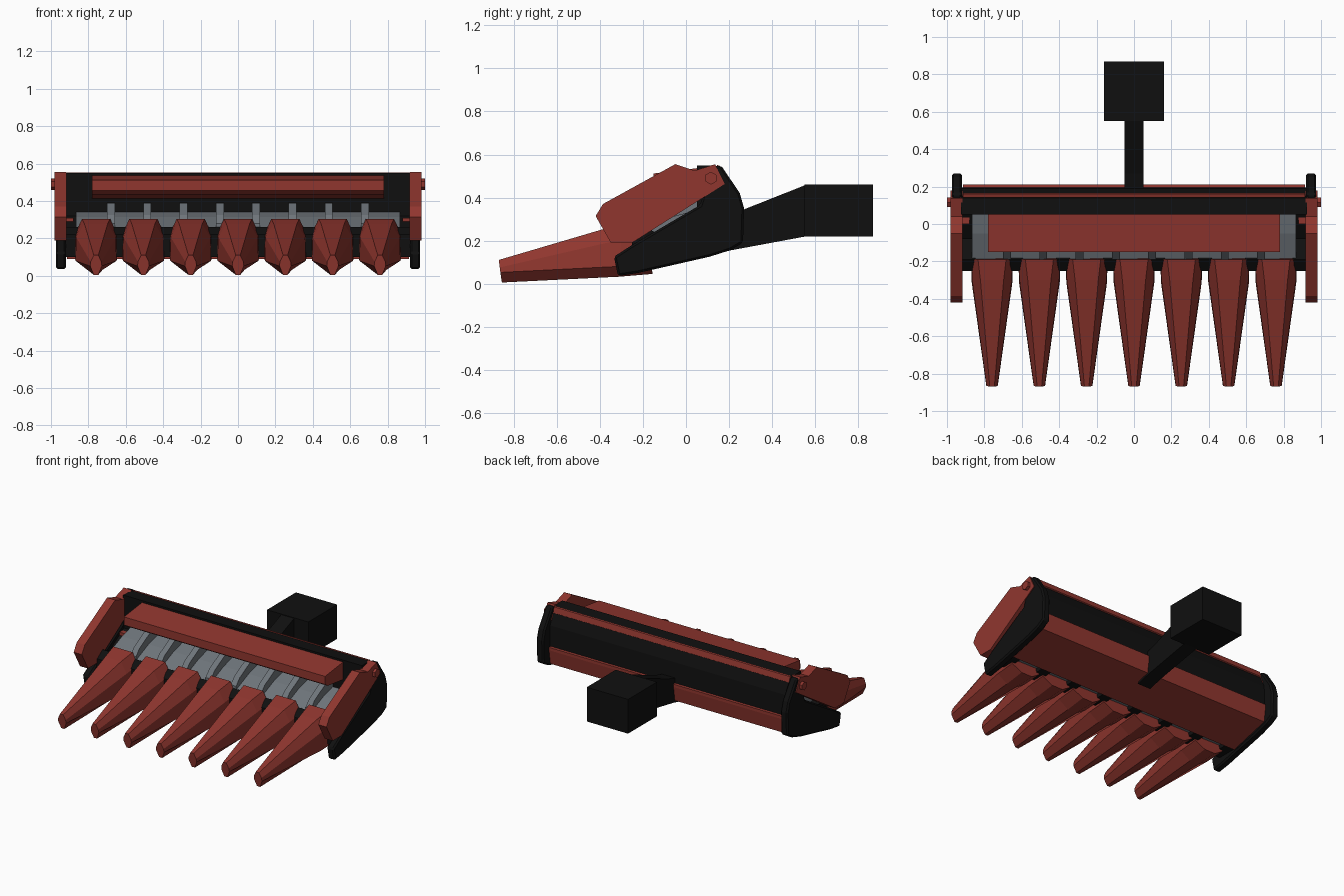
import bpy, bmesh, math
from mathutils import Matrix


def material(name, rgb):
    m = bpy.data.materials.new(name)
    m.diffuse_color = (*rgb, 1)
    return m


RED = material("red_paint", (0.28, 0.037, 0.028))
BLACK = material("black_paint", (0.005, 0.005, 0.005))
STEEL = material("steel", (0.16, 0.18, 0.2))


def finish(name, bm, mat, bevel=0):
    bmesh.ops.recalc_face_normals(bm, faces=bm.faces)
    me = bpy.data.meshes.new(name)
    bm.to_mesh(me)
    bm.free()
    me.materials.append(mat)
    ob = bpy.data.objects.new(name, me)
    bpy.context.collection.objects.link(ob)
    if bevel:
        mod = ob.modifiers.new("Bevel", "BEVEL")
        mod.width = bevel
        mod.segments = 1
    return ob


def loft(name, rings, mat, bevel=0):
    """Skin a list of closed rings and cap both ends."""
    bm = bmesh.new()
    vs = [[bm.verts.new(p) for p in r] for r in rings]
    n = len(vs[0])
    for a, b in zip(vs, vs[1:]):
        for i in range(n):
            j = (i + 1) % n
            bm.faces.new((a[i], a[j], b[j], b[i]))
    bm.faces.new(vs[0])
    bm.faces.new(vs[-1][::-1])
    return finish(name, bm, mat, bevel)


def extrude(name, profile, x0, x1, mat, bevel=0):
    """Extrude a (y, z) profile along x."""
    return loft(name, [[(x, y, z) for y, z in profile] for x in (x0, x1)], mat, bevel)


def box(y0, y1, z0, z1):
    return [(y0, z0), (y1, z0), (y1, z1), (y0, z1)]


# Main body: back wall with sloping trough, black inside
extrude("back_frame", [(0.05, 0.55), (0.14, 0.548), (0.19, 0.43), (0.195, 0.28), (0.19, 0.18),
                       (-0.08, 0.11), (-0.08, 0.24), (0.05, 0.32)], -0.925, 0.925, BLACK)

# Red floor pan with rear ledge, and upper trim strip
extrude("floor_pan", [(0.18, 0.29), (0.21, 0.285), (0.21, 0.265), (0.195, 0.165),
                      (-0.1, 0.09), (-0.1, 0.105), (0.18, 0.19)], -0.915, 0.915, RED)
extrude("rear_trim", [(0.14, 0.54), (0.145, 0.552), (0.155, 0.548), (0.165, 0.51), (0.15, 0.5)],
        -0.915, 0.915, RED)

# Red hood over the trough
extrude("hood", [(0.08, 0.54), (-0.15, 0.512), (-0.15, 0.455), (-0.12, 0.435), (0.08, 0.41)],
        -0.78, 0.78, RED)

# Grey deck with raised ribs
extrude("deck", [(0.06, 0.345), (-0.05, 0.315), (-0.19, 0.255), (-0.19, 0.13),
                 (-0.07, 0.125), (0.06, 0.28)], -0.865, 0.865, STEEL)
for i in range(8):
    x = (i - 3.5) * 0.194
    extrude("deck_rib", [(0.06, 0.39), (-0.04, 0.385), (-0.15, 0.325), (-0.19, 0.28),
                         (-0.19, 0.2), (0.06, 0.3)], x - 0.021, x + 0.021, STEEL)

# Black row bars between the snouts
for i in range(8):
    x = max(-0.89, min(0.89, (i - 3.5) * 0.253))
    extrude("row_bar", [(-0.25, 0.1), (-0.07, 0.1), (-0.07, 0.2), (-0.19, 0.262), (-0.25, 0.22)],
            x - 0.038, x + 0.038, BLACK)


# Seven pointed snouts: octagonal rings from tip to rear
def ring(cx, ys, halves, zs):
    right = [(cx + h, y, z) for h, y, z in zip(halves, ys, zs)]
    left = [(cx - h, y, z) for h, y, z in zip(halves, ys, zs)]
    return right + left[::-1]


for i in range(7):
    cx = (i - 3) * 0.253
    loft("snout", [
        ring(cx, (-0.87, -0.866, -0.863, -0.856), (0.012, 0.029, 0.031, 0.012), (0.11, 0.075, 0.052, 0.005)),
        ring(cx, (-0.30, -0.30, -0.31, -0.31), (0.062, 0.106, 0.109, 0.035), (0.278, 0.205, 0.08, 0.032)),
        ring(cx, (-0.19, -0.185, -0.165, -0.155), (0.075, 0.112, 0.112, 0.042), (0.305, 0.225, 0.09, 0.045)),
    ], RED)

# Side plates, lifting arms and pivot knobs on both ends
plate = [(-0.335, 0.125), (-0.316, 0.035), (-0.22, 0.05), (0.11, 0.125), (0.205, 0.155), (0.265, 0.19),
         (0.27, 0.35), (0.25, 0.42), (0.163, 0.55), (0.12, 0.54), (0.065, 0.365), (-0.25, 0.18)]
arm = [(-0.05, 0.555), (0.04, 0.525), (0.135, 0.555), (0.18, 0.463), (-0.25, 0.19),
       (-0.35, 0.19), (-0.42, 0.314), (-0.386, 0.37)]
hexagon = [(0.116 + 0.03 * math.sin(k * math.pi / 3), 0.49 + 0.03 * math.cos(k * math.pi / 3)) for k in range(6)]
for s, side in ((-1, "left"), (1, "right")):
    extrude(side + "_side_plate", plate, s * 0.92, s * 0.974, BLACK, 0.01)
    extrude(side + "_arm", arm, s * 0.917, s * 0.98, RED)
    extrude(side + "_pivot", hexagon, s * 0.9, s * 1.0, RED)
    extrude(side + "_tab", box(0.0, 0.04, 0.26, 0.31), s * 0.88, s * 0.92, RED)

# Rear neck and coupling block
extrude("neck", [(0.15, 0.31), (0.27, 0.345), (0.56, 0.46), (0.56, 0.22), (0.21, 0.155), (0.1, 0.127)],
        -0.05, 0.05, BLACK)
extrude("coupling_block", box(0.55, 0.87, 0.22, 0.46), -0.16, 0.16, BLACK)
